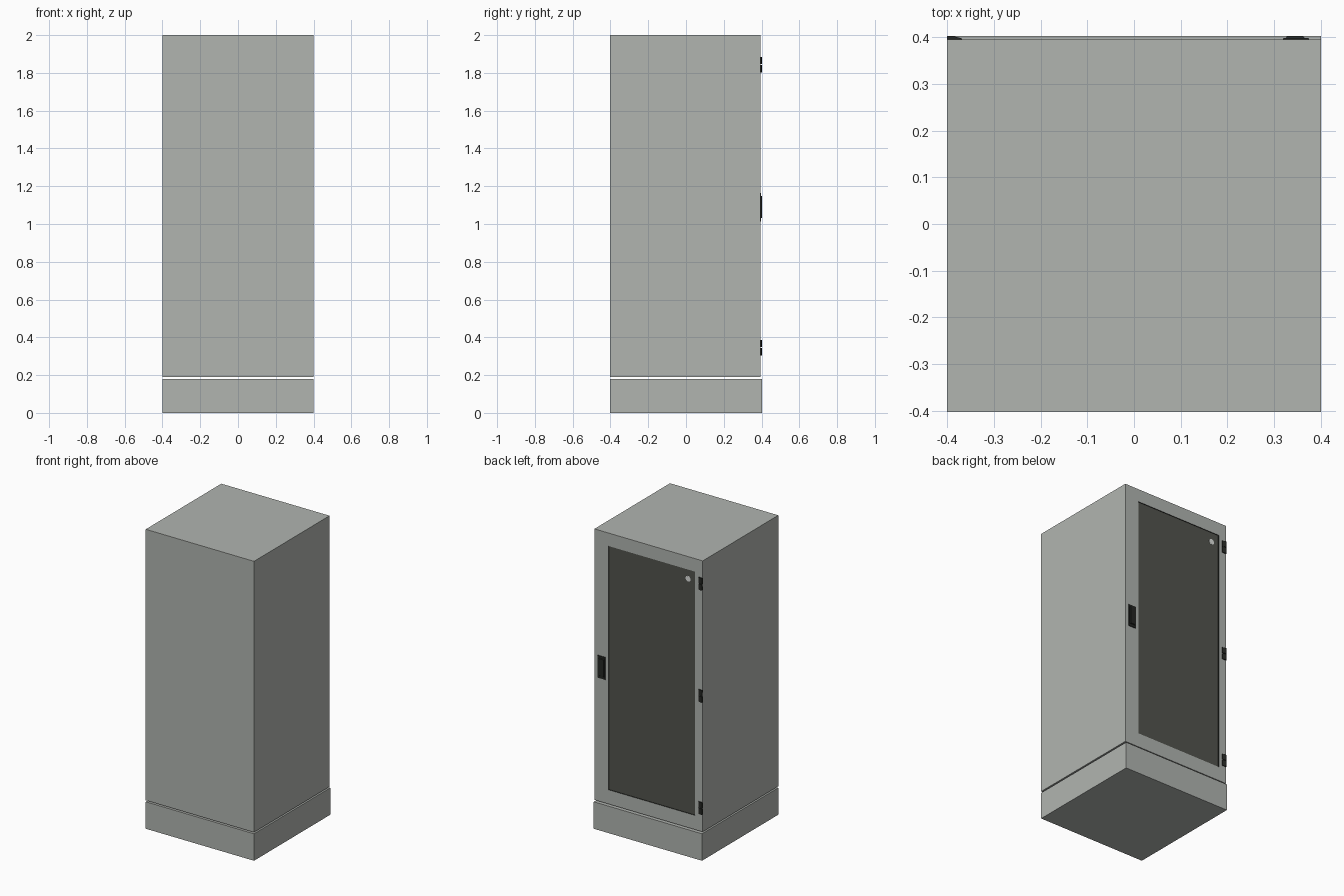
import bpy, bmesh, math
from mathutils import Matrix

if "Cube" in bpy.data.objects:
    bpy.data.objects.remove(bpy.data.objects["Cube"])

BACK = 0.395      # rear (door) face of the cabinet
DEEP = 0.4025     # half depth of the plinth


def material(name, rgb):
    m = bpy.data.materials.new(name)
    m.diffuse_color = (*rgb, 1)
    m.use_nodes = True
    m.node_tree.nodes["Principled BSDF"].inputs["Base Color"].default_value = m.diffuse_color
    return m


GREY = material("light grey paint", (0.44, 0.46, 0.435))
GLASS = material("dark smoked glass", (0.085, 0.088, 0.075))
BLACK = material("black plastic", (0.018, 0.02, 0.017))
WHITE = material("pale badge", (0.72, 0.74, 0.72))


def finish(name, bm, *mats):
    bmesh.ops.recalc_face_normals(bm, faces=bm.faces)
    me = bpy.data.meshes.new(name)
    bm.to_mesh(me)
    bm.free()
    for m in mats:
        me.materials.append(m)
    ob = bpy.data.objects.new(name, me)
    bpy.context.collection.objects.link(ob)
    return ob


def add_box(bm, x0, x1, y0, y1, z0, z1, taper=0.0):
    """Box whose +y face is shrunk by taper on every side."""
    near = [bm.verts.new((x, y0, z)) for x, z in ((x0, z0), (x1, z0), (x1, z1), (x0, z1))]
    t = taper
    far = [bm.verts.new((x, y1, z)) for x, z in
           ((x0 + t, z0 + t), (x1 - t, z0 + t), (x1 - t, z1 - t), (x0 + t, z1 - t))]
    bm.faces.new(near)
    top = bm.faces.new(far)
    for i in range(4):
        j = (i + 1) % 4
        bm.faces.new((near[i], near[j], far[j], far[i]))
    return top


# plinth
bm = bmesh.new()
add_box(bm, -0.4, 0.4, -DEEP, DEEP, 0, 0.18)
finish("plinth", bm, GREY)

# cabinet with a recessed, black-lined window opening in its door side
bm = bmesh.new()
door = add_box(bm, -0.4, 0.4, -DEEP, BACK, 0.19, 2.0)
bmesh.ops.recalc_face_normals(bm, faces=bm.faces)
bmesh.ops.inset_region(bm, faces=[door], thickness=0.05)
for v in door.verts:
    v.co.x = 0.296 if v.co.x > 0 else -0.342
    v.co.z = 1.913 if v.co.z > 1 else 0.285
new = bmesh.ops.extrude_discrete_faces(bm, faces=[door])["faces"][0]
for v in new.verts:
    v.co.y -= 0.005
for e in new.edges:
    for f in e.link_faces:
        f.material_index = 1
new.material_index = 2
finish("cabinet", bm, GREY, BLACK, GLASS)

# round badge in the window corner
bm = bmesh.new()
bmesh.ops.create_cone(bm, cap_ends=True, segments=24, radius1=0.019, radius2=0.019, depth=0.001,
                      matrix=Matrix.Translation((-0.289, BACK - 0.0045, 1.85))
                      @ Matrix.Rotation(math.pi / 2, 4, 'X'))
finish("window_badge", bm, WHITE)

# door handle: base plate and raised grip
bm = bmesh.new()
add_box(bm, 0.318, 0.376, BACK - 0.001, BACK + 0.003, 1.012, 1.165, 0.002)
finish("handle_base", bm, BLACK)
bm = bmesh.new()
add_box(bm, 0.324, 0.366, BACK + 0.002, DEEP, 1.03, 1.15, 0.004)
finish("handle_grip", bm, BLACK)

# hinges: two wedge-shaped leaves each, split by a small gap
PROFILE = [(-0.4, BACK - 0.001), (-0.4, 0.401), (-0.397, DEEP), (-0.388, DEEP),
           (-0.37, 0.398), (-0.367, BACK - 0.001)]
for label, zc in (("lower", 0.346), ("middle", 1.095), ("upper", 1.844)):
    bm = bmesh.new()
    for z0, z1 in ((zc - 0.041, zc - 0.002), (zc + 0.002, zc + 0.041)):
        face = bm.faces.new([bm.verts.new((x, y, z0)) for x, y in PROFILE])
        ext = bmesh.ops.extrude_face_region(bm, geom=[face])["geom"]
        for v in ext:
            if isinstance(v, bmesh.types.BMVert):
                v.co.z = z1
    finish(label + "_hinge", bm, BLACK)
